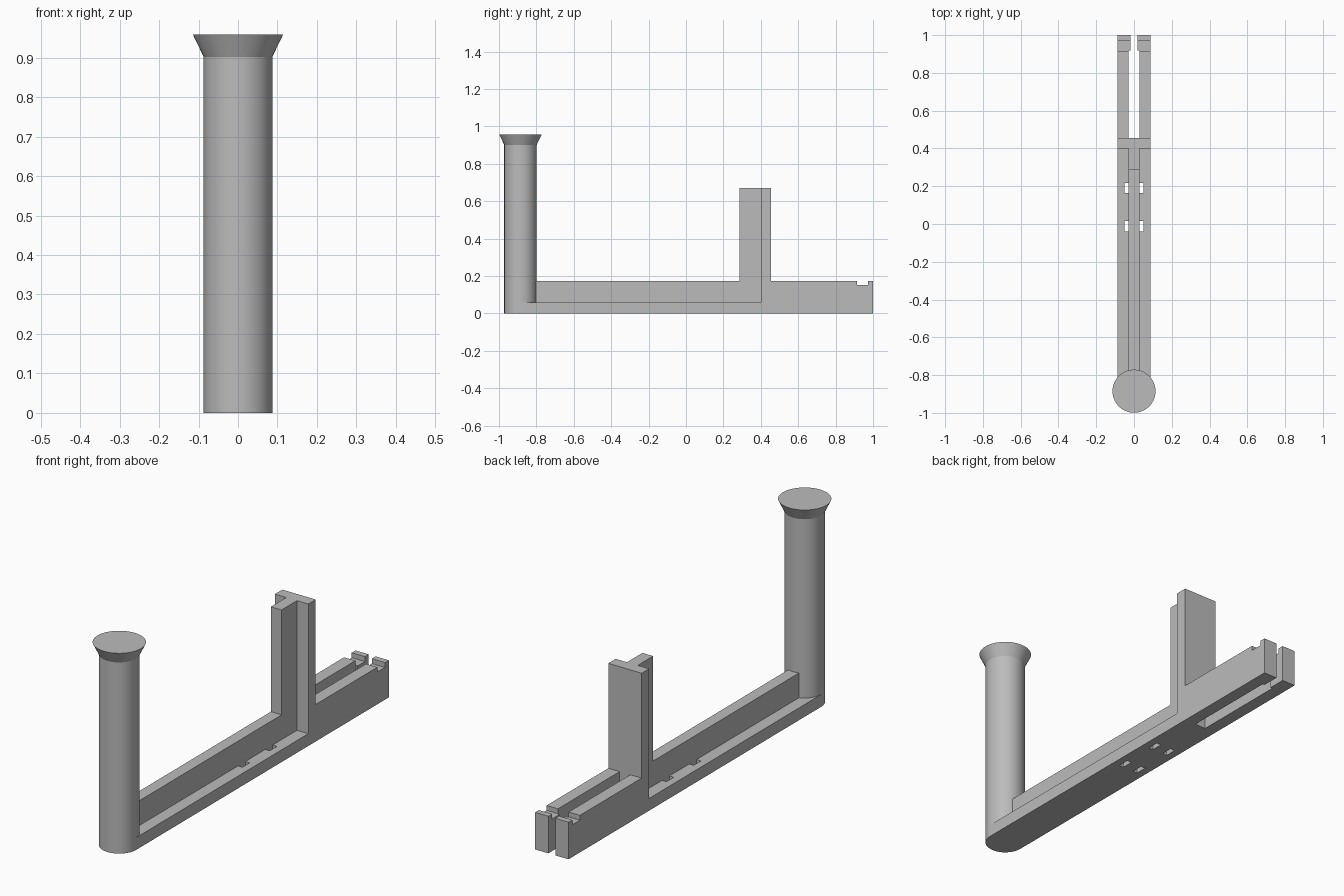
import bpy, bmesh
from math import cos, sin, pi, radians

cube = bpy.data.objects.get("Cube")
if cube:
    bpy.data.objects.remove(cube, do_unlink=True)

grey = bpy.data.materials.new("plain grey")
grey.use_nodes = True
COLOUR = (0.5, 0.5, 0.5, 1)
grey.diffuse_color = COLOUR
grey.node_tree.nodes["Principled BSDF"].inputs["Base Color"].default_value = COLOUR


def finish(name, bm):
    bmesh.ops.recalc_face_normals(bm, faces=bm.faces)
    mesh = bpy.data.meshes.new(name)
    bm.to_mesh(mesh)
    bm.free()
    mesh.materials.append(grey)
    obj = bpy.data.objects.new(name, mesh)
    bpy.context.collection.objects.link(obj)
    return obj


def prism(name, points, vector):
    """Extrude a flat outline along a vector."""
    bm = bmesh.new()
    face = bm.faces.new([bm.verts.new(p) for p in points])
    new = bmesh.ops.extrude_face_region(bm, geom=[face])["geom"]
    verts = [g for g in new if isinstance(g, bmesh.types.BMVert)]
    bmesh.ops.translate(bm, verts=verts, vec=vector)
    return finish(name, bm)


def side_prism(name, outline, half):
    return prism(name, [(-half, y, z) for y, z in outline], (2 * half, 0, 0))


def plan_cutter(name, outline, target):
    cutter = prism(name, [(x, y, -0.1) for x, y in outline], (0, 0, 1))
    cutter.hide_render = True
    cutter.hide_set(True)
    cutter.display_type = 'WIRE'
    mod = target.modifiers.new(name, 'BOOLEAN')
    mod.operation = 'DIFFERENCE'
    mod.solver = 'EXACT'
    mod.object = cutter


R, WEB, RAIL, BASE, POST = 0.087, 0.028, 0.175, 0.058, 0.67
COL_Y, FLANGE, BACK = -0.885, 0.4, 0.455

# Base plate, post flange and rear rail with its top notch
body = side_prism("base_rail", [
    (COL_Y, 0), (1, 0), (1, RAIL), (0.972, RAIL), (0.972, 0.152),
    (0.915, 0.152), (0.915, RAIL), (BACK, RAIL), (BACK, POST),
    (FLANGE, POST), (FLANGE, BASE), (COL_Y, BASE)], R)

# Rear slot, narrower between the tips
half_slot = [(WEB, BACK), (WEB, 0.918), (0.018, 0.918), (0.018, 1.1)]
plan_cutter("slot_cutter", half_slot + [(-x, y) for x, y in reversed(half_slot)], body)

# Four small through holes beside the web
for y in (-0.012, 0.191):
    for s in (-1, 1):
        plan_cutter("hole_cutter", [(s * WEB, y - 0.027), (s * 0.051, y - 0.027),
                                    (s * 0.051, y + 0.027), (s * WEB, y + 0.027)], body)

# Central web rising into the post stem
side_prism("web_and_stem", [
    (COL_Y + 0.04, BASE), (FLANGE, BASE), (FLANGE, POST),
    (0.285, POST), (0.285, RAIL), (COL_Y + 0.04, RAIL)], WEB)

# Round column with a flared head, pleated where the rim has twice the sides
N = 32
bm = bmesh.new()


def ring(radius, z, count):
    return [bm.verts.new((radius * cos(2 * pi * i / count),
                          COL_Y + radius * sin(2 * pi * i / count), z)) for i in range(count)]


foot, neck, rim = ring(R, 0, N), ring(R, 0.902, N), ring(0.114, 0.958, 2 * N)
bm.faces.new(foot)
bm.faces.new(rim)
for i in range(N):
    j = (i + 1) % N
    a, mid, b = rim[2 * i], rim[2 * i + 1], rim[2 * j]
    bm.faces.new((foot[i], foot[j], neck[j], neck[i]))
    bm.faces.new((neck[i], neck[j], mid))
    bm.faces.new((neck[i], mid, a))
    bm.faces.new((neck[j], b, mid))
column = finish("column", bm)
bpy.ops.object.select_all(action='DESELECT')
column.select_set(True)
bpy.context.view_layer.objects.active = column
bpy.ops.object.shade_smooth_by_angle(angle=radians(25))
